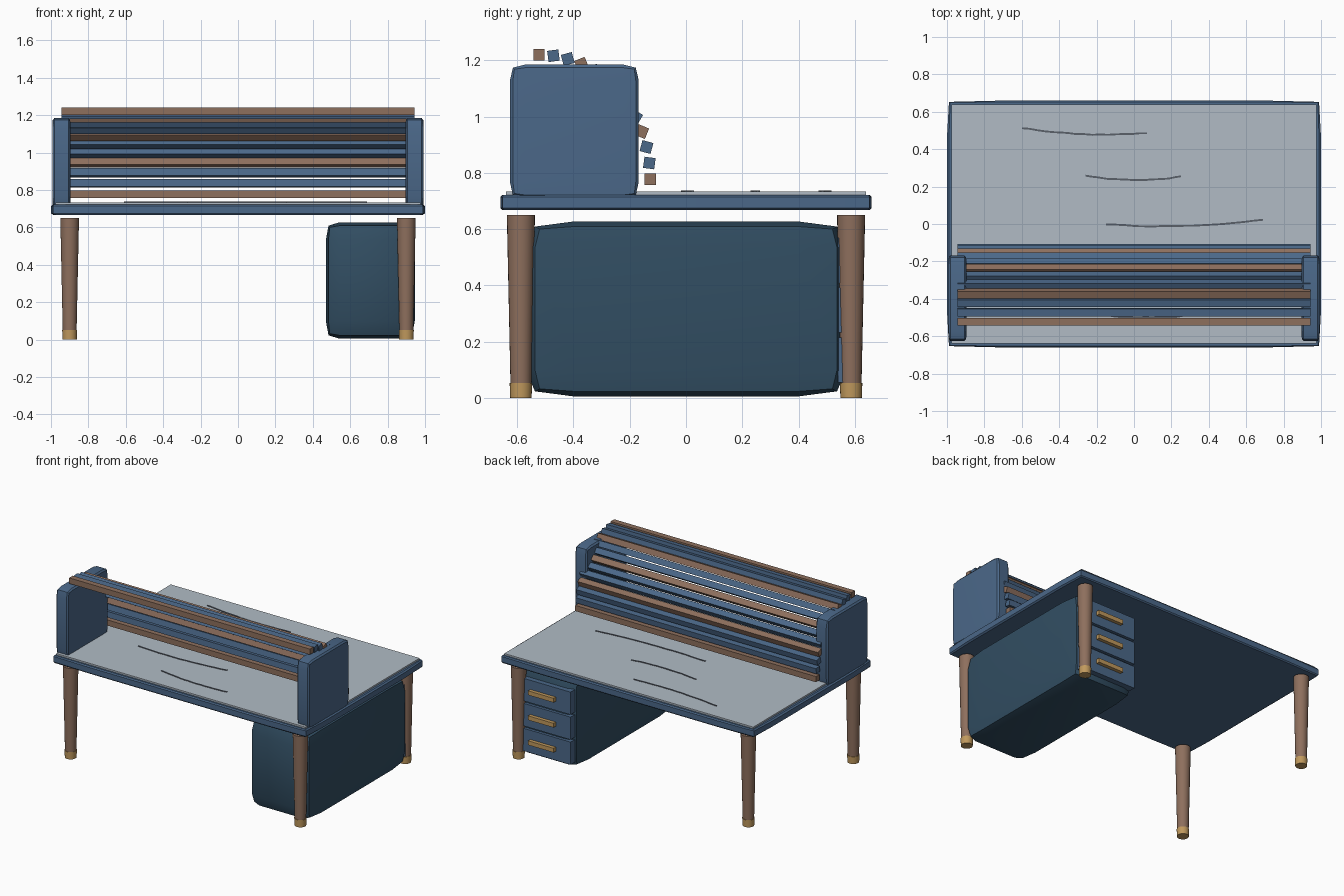
import bpy, bmesh, math, random
from mathutils import Matrix

if "Cube" in bpy.data.objects:
    bpy.data.objects.remove(bpy.data.objects["Cube"])

random.seed(3)


def mat(name, rgb):
    m = bpy.data.materials.new(name)
    m.diffuse_color = (*rgb, 1)
    m.use_nodes = True
    m.node_tree.nodes["Principled BSDF"].inputs["Base Color"].default_value = m.diffuse_color
    return m


BLUE = mat("slate_blue", (0.07, 0.138, 0.25))
DARK = mat("deep_teal", (0.031, 0.075, 0.122))
WOOD = mat("walnut", (0.27, 0.16, 0.11))
BRASS = mat("brass", (0.53, 0.32, 0.11))
STONE = mat("pale_stone", (0.44, 0.50, 0.56))
VEIN = mat("vein_grey", (0.10, 0.115, 0.14))


def finish(bm, name, material, smooth=False):
    bmesh.ops.recalc_face_normals(bm, faces=bm.faces)
    me = bpy.data.meshes.new(name)
    bm.to_mesh(me)
    bm.free()
    me.materials.append(material)
    ob = bpy.data.objects.new(name, me)
    bpy.context.collection.objects.link(ob)
    if smooth:
        bpy.context.view_layer.objects.active = ob
        ob.select_set(True)
        bpy.ops.object.shade_smooth_by_angle(angle=math.radians(35))
        ob.select_set(False)
    return ob


def box(name, lo, hi, material, bevel=0, profile=0.65, rot_x=0):
    """Box between two corners; bevel is a fraction of every side."""
    bm = bmesh.new()
    bmesh.ops.create_cube(bm, size=1)
    if bevel:
        bmesh.ops.bevel(bm, geom=bm.edges[:], offset=bevel, offset_type='OFFSET',
                        segments=2, profile=profile, affect='EDGES')
    size = [h - l for l, h in zip(lo, hi)]
    mid = [(h + l) / 2 for l, h in zip(lo, hi)]
    bm.transform(Matrix.Translation(mid) @ Matrix.Rotation(rot_x, 4, 'X')
                 @ Matrix.Diagonal((*size, 1)))
    return finish(bm, name, material, bool(bevel))


def cone(name, x, y, z0, z1, r0, r1, material):
    bm = bmesh.new()
    bmesh.ops.create_cone(bm, cap_ends=True, segments=24, radius1=r0, radius2=r1,
                          depth=z1 - z0)
    bm.transform(Matrix.Translation((x, y, (z0 + z1) / 2)))
    return finish(bm, name, material, True)


# Desk top with inset stone surface
box("desk_top", (-1, -0.66, 0.667), (1, 0.66, 0.722), BLUE, 0.15, 0.93)
box("stone_surface", (-0.975, -0.64, 0.715), (0.975, 0.64, 0.733), STONE)

# Stone veins: thin gently bending strips
veins = [(-0.49, -0.27, 0.26, -0.012), (-0.245, -0.61, 0.07, 0.012),
         (0, -0.15, 0.69, 0.012), (0.245, -0.26, 0.25, -0.002),
         (0.49, -0.60, 0.07, -0.014)]
for i, (y, x0, x1, slope) in enumerate(veins):
    bm = bmesh.new()
    rows, n = [], 16
    for k in range(n + 1):
        t = k / n
        yc = y - 0.01 + slope * (2 * t - 1) + 0.02 * (2 * t - 1) ** 2 \
            + random.uniform(-0.002, 0.002)
        x = x0 + (x1 - x0) * t
        rows.append([bm.verts.new((x, yc + dy, z)) for dy, z in
                     ((-0.005, 0.731), (-0.005, 0.737), (0.005, 0.737), (0.005, 0.731))])
    for a, b in zip(rows, rows[1:]):
        for j in range(4):
            bm.faces.new((a[j], a[(j + 1) % 4], b[(j + 1) % 4], b[j]))
    bm.faces.new(rows[0])
    bm.faces.new(rows[-1])
    finish(bm, f"stone_vein_{i}", VEIN)

# Tapered legs with brass feet, and upright side panels
for sx, side in ((-1, "left"), (1, "right")):
    for sy, end in ((-1, "front"), (1, "back")):
        cone(f"{end}_{side}_leg", sx * 0.9, sy * 0.587, 0.045, 0.65, 0.037, 0.05, WOOD)
        cone(f"{end}_{side}_foot", sx * 0.9, sy * 0.587, 0, 0.052, 0.038, 0.04, BRASS)
    xs = sorted((sx * 0.895, sx * 0.993))
    box(f"{side}_panel", (xs[0], -0.626, 0.71), (xs[1], -0.168, 1.185), BLUE, 0.12)

# Roll cover: slats along a quarter ellipse
STEPS = 12
for i in range(STEPS + 1):
    t = math.pi / 2 * i / STEPS
    y = -0.523 + 0.396 * math.sin(t)
    z = 0.777 + 0.443 * math.cos(t)
    h = 0.02
    box(f"roll_slat_{i}", (-0.943, y - h, z - h), (0.943, y + h, z + h),
        BLUE if i % 3 else WOOD, rot_x=t)

# Drawer pedestal with drawer fronts and pulls
box("pedestal", (0.47, -0.57, 0.005), (0.945, 0.57, 0.627), DARK, 0.15)
for i, z in enumerate((0.135, 0.312, 0.489)):
    box(f"drawer_front_{i}", (0.492, 0.54, z - 0.08), (0.922, 0.59, z + 0.08), BLUE)
    box(f"drawer_pull_{i}", (0.607, 0.585, z - 0.015), (0.807, 0.615, z + 0.015), BRASS)
